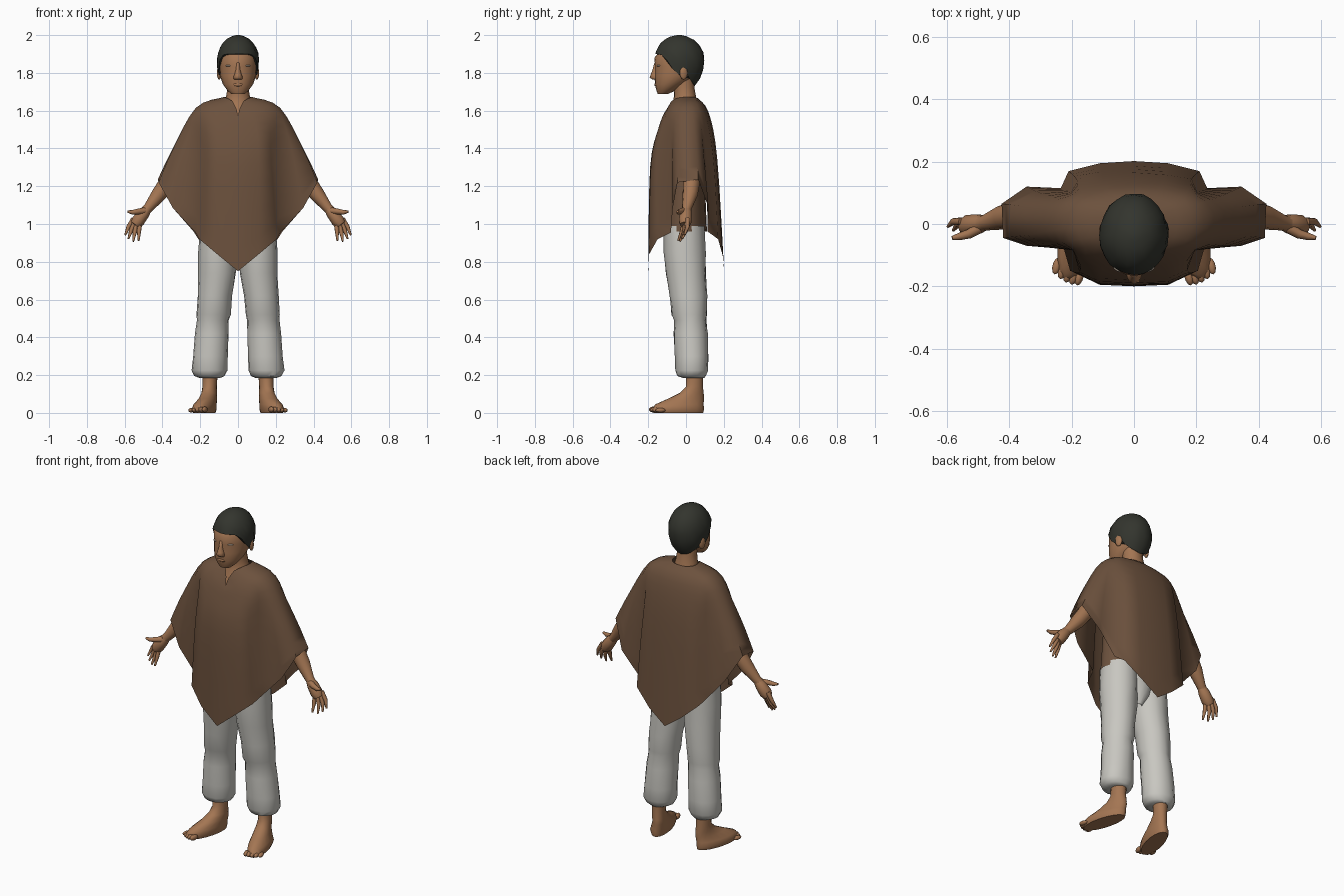
import bpy, bmesh, math, random
from mathutils import Vector

random.seed(4)


def material(name, rgb):
    m = bpy.data.materials.new(name)
    m.diffuse_color = (*rgb, 1)
    return m


SKIN = material("warm skin", (0.37, 0.18, 0.086))
CLOTH = material("brown wool", (0.150, 0.083, 0.047))
LINEN = material("off white linen", (0.58, 0.57, 0.53))
HAIR = material("black hair", (0.033, 0.035, 0.027))
EYE = material("eye white", (0.50, 0.42, 0.34))


def finish(name, bm, mat, angle=50):
    bmesh.ops.recalc_face_normals(bm, faces=bm.faces)
    me = bpy.data.meshes.new(name)
    bm.to_mesh(me)
    bm.free()
    me.materials.append(mat)
    me.polygons.foreach_set("use_smooth", [True] * len(me.polygons))
    me.set_sharp_from_angle(angle=math.radians(angle))
    ob = bpy.data.objects.new(name, me)
    bpy.context.collection.objects.link(ob)
    return ob


def loft(name, rings, mat, caps=True, angle=50):
    """Bridge closed rings of equal point count."""
    bm = bmesh.new()
    vs = [[bm.verts.new(p) for p in r] for r in rings]
    n = len(rings[0])
    for a, b in zip(vs, vs[1:]):
        for i in range(n):
            j = (i + 1) % n
            bm.faces.new((a[i], a[j], b[j], b[i]))
    if caps:
        bm.faces.new(vs[0])
        bm.faces.new(vs[-1])
    return finish(name, bm, mat, angle)


def stack(name, levels, mat, n=16, side=1, turn=0, angle=50, wave=0, caps=True):
    """Horizontal ellipses given as (z, centre x, centre y, radius x, radius y)."""
    rings = []
    c, s = math.cos(turn), math.sin(turn)
    for z, cx, cy, rx, ry in levels:
        ring = []
        for i in range(n):
            t = math.tau * i / n
            k = 1 + wave * random.uniform(-1, 1)
            u, v = rx * k * math.cos(t), ry * k * math.sin(t)
            ring.append((side * (cx + u * c - v * s), cy + u * s + v * c, z))
        rings.append(ring)
    return loft(name, rings, mat, caps, angle)


def tube(name, pts, mat, n=10, side=1):
    """Round limb along points (x, y, z, radius)."""
    ps = [Vector((side * p[0], p[1], p[2])) for p in pts]
    rings = []
    for i, p in enumerate(ps):
        d = (ps[min(i + 1, len(ps) - 1)] - ps[max(i - 1, 0)]).normalized()
        u = d.cross(Vector((0, 1, 0.01))).normalized()
        v = d.cross(u)
        r = pts[i][3]
        rings.append([p + r * (u * math.cos(math.tau * k / n) + v * math.sin(math.tau * k / n))
                      for k in range(n)])
    return loft(name, rings, mat)


def ball(name, centre, size, mat, turn=0):
    bm = bmesh.new()
    bmesh.ops.create_uvsphere(bm, u_segments=10, v_segments=6, radius=1)
    ob = finish(name, bm, mat)
    ob.location, ob.scale, ob.rotation_euler = centre, size, (0, 0, turn)
    return ob


# Poncho: half outlines from front centre round to back centre, top to hem
neck = [(0, -.118, 1.57), (.008, -.10, 1.61), (.028, -.078, 1.65), (.052, -.055, 1.664),
        (.066, -.03, 1.67), (.074, -.005, 1.672), (.074, .015, 1.672), (.07, .03, 1.672),
        (.062, .042, 1.672), (.048, .052, 1.67), (.025, .058, 1.668), (0, .06, 1.668)]
shoulder = [(0, -.145, 1.51), (.09, -.135, 1.54), (.155, -.11, 1.57), (.185, -.08, 1.595),
            (.205, -.055, 1.612), (.222, -.015, 1.616), (.222, .03, 1.616), (.207, .065, 1.612),
            (.19, .085, 1.6), (.165, .10, 1.59), (.09, .115, 1.59), (0, .12, 1.59)]
middle = [(0, -.19, 1.3), (.11, -.185, 1.32), (.175, -.155, 1.34), (.195, -.085, 1.38),
          (.28, -.07, 1.41), (.343, -.035, 1.4), (.345, .055, 1.4), (.28, .09, 1.41),
          (.205, .105, 1.38), (.185, .145, 1.35), (.10, .158, 1.35), (0, .165, 1.35)]
hem = [(0, -.2, .75), (.11, -.195, .84), (.205, -.15, .92), (.225, -.08, .955),
       (.345, -.07, 1.085), (.42, -.045, 1.22), (.425, .065, 1.235), (.345, .12, 1.085),
       (.235, .115, .96), (.21, .17, .92), (.11, .195, .83), (0, .202, .75)]


def spline(a, b, c, d, t):
    return 0.5 * (2 * b + (c - a) * t + (2 * a - 5 * b + 4 * c - d) * t * t
                  + (3 * b - a - 3 * c + d) * t ** 3)


rows = [[Vector(p) for p in r] for r in (neck, shoulder, middle, hem)]
rings = []
for i in range(3):
    four = [rows[max(0, min(3, i + k))] for k in (-1, 0, 1, 2)]
    for t in (0, .25, .5, .75):
        rings.append([spline(*q, t) for q in zip(*four)])
rings.append(rows[3])
full = [r + [Vector((-p.x, p.y, p.z)) for p in r[-2:0:-1]] for r in rings]
loft("poncho", full, CLOTH, caps=False, angle=70)

# Inner body of the garment, seen under the sleeves
stack("poncho_inside", [(.96, 0, -.01, .209, .121), (1.1, 0, -.01, .2, .115),
                        (1.26, 0, -.01, .19, .108)], CLOTH, n=20, caps=False)

# Neck and the chest seen in the neckline
stack("neck", [(1.55, 0, -.015, .1, .085), (1.6, 0, -.01, .085, .078), (1.64, 0, -.003, .072, .064),
               (1.68, 0, -.006, .062, .058), (1.72, 0, -.01, .056, .055), (1.77, 0, -.02, .058, .06)],
      SKIN, caps=False)

# Head
stack("head", [(1.688, 0, -.122, .034, .027), (1.705, 0, -.108, .055, .048), (1.74, 0, -.085, .08, .08),
               (1.785, 0, -.056, .095, .11), (1.835, 0, -.047, .099, .117), (1.88, 0, -.045, .1, .122),
               (1.905, 0, -.04, .094, .108)], SKIN, n=20, caps=False)
stack("chin_underside", [(1.688, 0, -.122, .034, .027), (1.69, 0, -.122, .02, .015)], SKIN, n=20)

# Nose and lips
stack("nose", [(1.764, 0, -.16, .022, .016), (1.775, 0, -.163, .025, .03), (1.79, 0, -.16, .02, .027),
               (1.82, 0, -.158, .012, .018), (1.855, 0, -.155, .009, .012)], SKIN, n=8, angle=80)
ball("lips", (0, -.158, 1.738), (.026, .01, .01), SKIN)
for s in (-1, 1):
    ball("ear", (s * .099, -.012, 1.8), (.012, .022, .036), SKIN, s * .3)
    ball("eye", (s * .052, -.146, 1.838), (.016, .006, .0045), EYE, s * .5)

# Hair cap, with a hairline that drops from brow to nape
line = [1.9, 1.9, 1.9, 1.895, 1.87, 1.82, 1.79, 1.81, 1.77, 1.75, 1.74, 1.735, 1.73]
cap = []
for k in range(1, 9):
    ring = []
    for i in range(24):
        a = math.tau * i / 24
        low = line[min(i, 24 - i)] - 1.865
        end = math.acos(low / (.135 if low > 0 else .17))
        phi = end * k / 8
        c, r = math.cos(phi), math.sin(phi) * random.uniform(.97, 1.015)
        ring.append((.112 * r * math.sin(a), -.036 - .135 * r * math.cos(a),
                     1.865 + c * (.135 if c > 0 else .17)))
    cap.append(ring)
cap.insert(0, [(.01 * math.sin(math.tau * i / 24), -.036 - .01 * math.cos(math.tau * i / 24), 2)
               for i in range(24)])
loft("hair", cap, HAIR, angle=40)

# Trousers: seat between the legs
stack("trouser_seat", [(.77, 0, -.002, .025, .06), (.83, 0, -.006, .08, .098),
                       (.92, 0, -.01, .13, .108), (.99, 0, -.01, .15, .108)], LINEN, n=20, caps=False)

for s in (-1, 1):
    # Trouser leg with a knee fold and gathered cuff
    stack("trouser_leg", [(.185, .148, .04, .055, .055), (.195, .15, .03, .08, .075),
                          (.225, .15, .03, .096, .088), (.3, .146, .03, .092, .088),
                          (.42, .138, .025, .089, .09), (.49, .133, .022, .085, .084),
                          (.52, .130, .017, .09, .092), (.62, .123, .012, .092, .099),
                          (.74, .110, .0, .1, .105), (.85, .106, -.007, .103, .11),
                          (.99, .1, -.01, .1, .107)], LINEN, n=16, side=s, wave=.025)
    # Bare foot and ankle
    stack("foot", [(.2, .148, .045, .04, .045), (.14, .15, .045, .037, .045),
                   (.105, .152, .03, .04, .065), (.075, .16, 0, .044, .098),
                   (.045, .174, -.035, .053, .132), (.02, .18, -.042, .058, .142),
                   (0, .178, -.04, .05, .135)], SKIN, n=18, side=s, turn=.26)
    for i in range(5):
        ball("toe", (s * (.176 + .018 * i), -.17 + .0022 * i * i, .018 - .001 * i),
             (.014, .028, .016 - .001 * i), SKIN, s * .25)
    # Forearm, from inside the sleeve to the wrist
    tube("forearm", [(.345, .03, 1.27, .046), (.38, .028, 1.21, .044),
                     (.42, .022, 1.155, .04), (.475, .005, 1.085, .026), (.495, 0, 1.065, .025)],
         SKIN, n=12, side=s)
    # Hand: palm, thumb and four fingers
    tube("palm", [(.475, .003, 1.085, .022), (.5, 0, 1.055, .032), (.53, -.004, 1.015, .035),
                  (.545, -.006, .995, .026)], SKIN, side=s)
    tube("thumb", [(.495, -.012, 1.07, .018), (.53, -.032, 1.066, .015), (.56, -.04, 1.062, .012),
                   (.584, -.045, 1.066, .006)], SKIN, n=8, side=s)
    for base, mid, tip in (((.553, .008, 1.028), (.58, .008, .985), (.597, -.008, .942)),
                           ((.547, .003, 1.01), (.566, .0, .965), (.58, -.02, .922)),
                           ((.535, -.004, 1.003), (.547, -.01, .955), (.555, -.032, .908)),
                           ((.52, -.01, 1.005), (.524, -.022, .96), (.526, -.042, .912))):
        tube("finger", [(*base, .013), (*mid, .011), (*tip, .005)], SKIN, n=8, side=s)
